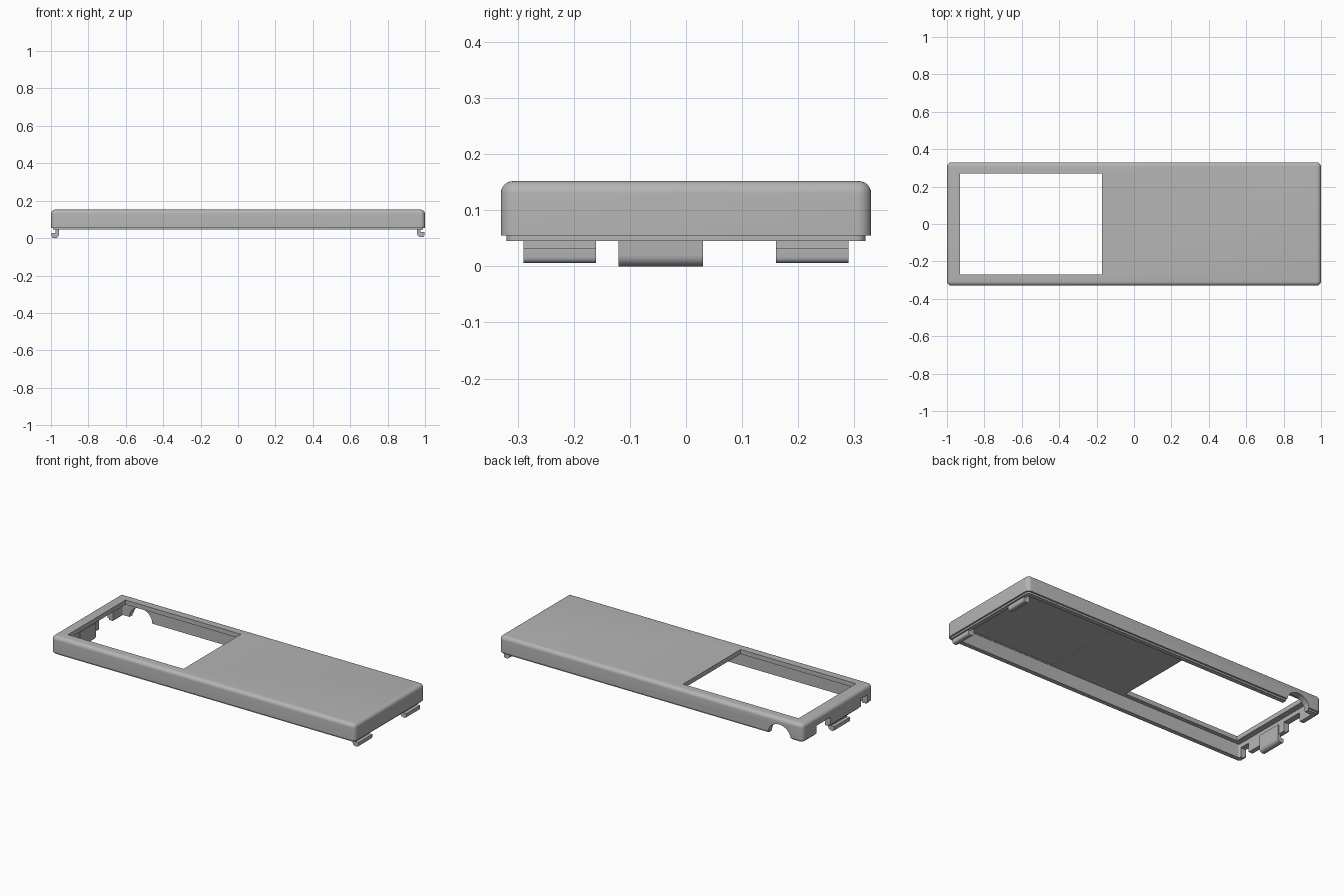
import bpy, bmesh, math
from mathutils import Vector

if "Cube" in bpy.data.objects:
    bpy.data.objects.remove(bpy.data.objects["Cube"])

grey = bpy.data.materials.new("plain grey")
grey.use_nodes = True
COLOUR = (0.46, 0.46, 0.46, 1)
grey.diffuse_color = COLOUR
grey.node_tree.nodes["Principled BSDF"].inputs["Base Color"].default_value = COLOUR


def finish(name, bm):
    bmesh.ops.recalc_face_normals(bm, faces=bm.faces)
    mesh = bpy.data.meshes.new(name)
    bm.to_mesh(mesh)
    bm.free()
    obj = bpy.data.objects.new(name, mesh)
    bpy.context.collection.objects.link(obj)
    mesh.materials.append(grey)
    return obj


def activate(obj):
    bpy.ops.object.select_all(action="DESELECT")
    obj.select_set(True)
    bpy.context.view_layer.objects.active = obj


def ring(bm, inset, radius, z, steps=6):
    """Rounded rectangle of vertices, inset from the outer outline."""
    hx, hy = 1.0 - inset - radius, 0.33 - inset - radius
    verts = []
    for i, (sx, sy) in enumerate(((1, 1), (-1, 1), (-1, -1), (1, -1))):
        for k in range(steps + 1):
            a = (i + k / steps) * math.pi / 2
            verts.append(bm.verts.new((sx * hx + radius * math.cos(a),
                                       sy * hy + radius * math.sin(a), z)))
    return verts


def prism(name, points, axis, start, end):
    """Extrude a closed (across, z) outline along x or y."""
    bm = bmesh.new()
    place = (lambda u, z: (u, start, z)) if axis == "y" else (lambda u, z: (start, u, z))
    face = bm.faces.new([bm.verts.new(place(u, z)) for u, z in points])
    out = bmesh.ops.extrude_face_region(bm, geom=[face])
    shift = Vector((0, end - start, 0)) if axis == "y" else Vector((end - start, 0, 0))
    bmesh.ops.translate(bm, vec=shift,
                        verts=[v for v in out["geom"] if isinstance(v, bmesh.types.BMVert)])
    return finish(name, bm)


def box(name, x0, x1, y0, y1, z0, z1):
    return prism(name, [(x0, z0), (x1, z0), (x1, z1), (x0, z1)], "y", y0, y1)


def cut(obj, cutter):
    cutter.hide_render = True
    mod = obj.modifiers.new("cut", "BOOLEAN")
    mod.operation, mod.solver, mod.object = "DIFFERENCE", "EXACT", cutter
    activate(obj)
    bpy.ops.object.modifier_apply(modifier=mod.name)
    bpy.data.objects.remove(cutter)


# Cover shell: cavity, stepped lip, outer wall and rounded top edge
WALL, CEILING, EDGE = 0.036, 0.125, 0.022
bm = bmesh.new()
levels = [(WALL, 0.006, CEILING), (WALL, 0.006, 0.045),
          (0.01, 0.018, 0.045), (0.01, 0.018, 0.055), (0, 0.025, 0.055)]
for k in range(7):
    a = k / 6 * math.pi / 2
    inset = EDGE * (1 - math.cos(a))
    levels.append((inset, 0.025 - inset, 0.152 - EDGE + EDGE * math.sin(a)))
rings = [ring(bm, *level) for level in levels]
for low, high in zip(rings, rings[1:]):
    for i in range(len(low)):
        j = (i + 1) % len(low)
        bm.faces.new((low[i], low[j], high[j], high[i]))
bm.faces.new(rings[0])
bm.faces.new(rings[-1])
shell = finish("cover_shell", bm)

# Window opening and thinner ceiling at the solid end
cut(shell, box("window_cutter", -0.93, -0.17, -0.27, 0.27, 0.06, 0.2))
cut(shell, box("ceiling_cutter", 0.31, 0.962, -0.292, 0.292, 0.1, CEILING + 0.006))

# Notches in the end wall beside the single clip
for y0, y1 in ((-0.28, -0.215), (0.07, 0.2)):
    cut(shell, box("notch_cutter", -1.05, -0.945, y0, y1, 0, 0.1))

# Cable arch in the back wall
arch = [(-0.845 + 0.075 * math.cos(a), 0.045 + 0.07 * math.sin(a))
        for a in (k / 16 * math.pi for k in range(17))]
cut(shell, prism("arch_cutter", [(-0.77, 0.02)] + arch + [(-0.92, 0.02)], "y", 0.285, 0.4))


def clip(name, side, y0, y1, base):
    """Hook: a leg on the inner wall with a rounded foot turned outwards."""
    bend = [(0.977 - 0.02 * math.cos(a), base + 0.02 - 0.02 * math.sin(a))
            for a in (k / 6 * math.pi / 2 for k in range(7))]
    toe = [(0.986 + 0.01 * math.sin(a), base + 0.01 - 0.01 * math.cos(a))
           for a in (k / 4 * math.pi / 2 for k in range(5))]
    outline = [(0.957, 0.1)] + bend + toe + [(0.996, base + 0.027),
                                             (0.976, base + 0.027), (0.976, 0.1)]
    return prism(name, [(side * u, z) for u, z in outline], "y", y0, y1)


# Clips: two on the solid end, one on the window end
parts = [shell,
         clip("front_clip", 1, -0.29, -0.16, 0.006),
         clip("back_clip", 1, 0.16, 0.29, 0.006),
         clip("window_end_clip", -1, -0.12, 0.03, 0)]
for part in parts:
    activate(part)
    bpy.ops.object.shade_smooth_by_angle(angle=math.radians(32))
